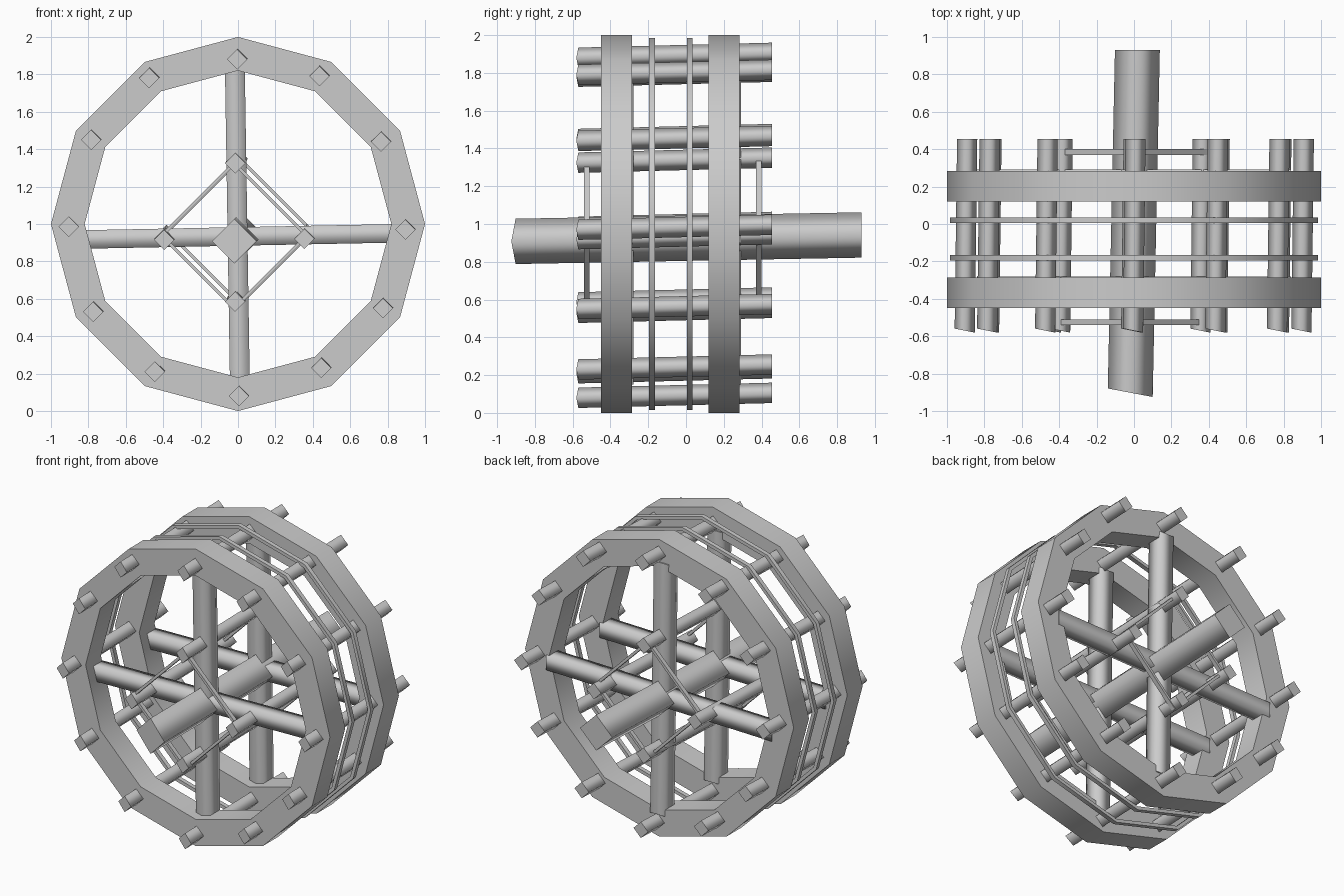
import bpy, bmesh
from math import cos, sin, pi, radians
from mathutils import Vector

cube = bpy.data.objects.get("Cube")
if cube:
    bpy.data.objects.remove(cube, do_unlink=True)

grey = bpy.data.materials.new("plain_grey")
grey.use_nodes = True
grey.diffuse_color = (0.6, 0.6, 0.6, 1)
grey.node_tree.nodes["Principled BSDF"].inputs["Base Color"].default_value = (0.6, 0.6, 0.6, 1)

X, Y, Z = Vector((1, 0, 0)), Vector((0, 1, 0)), Vector((0, 0, 1))


def finish(name, bm, sharp_test):
    """Smooth the sides, keep the chosen edges sharp and add the object."""
    bmesh.ops.recalc_face_normals(bm, faces=bm.faces)
    for f in bm.faces:
        f.smooth = True
    for e in bm.edges:
        e.smooth = not sharp_test(e)
    mesh = bpy.data.meshes.new(name)
    bm.to_mesh(mesh)
    bm.free()
    mesh.materials.append(grey)
    obj = bpy.data.objects.new(name, mesh)
    bpy.context.collection.objects.link(obj)


def bar(name, start, end, radius, u, v, turn=0, slant=0):
    """Four-sided bar; slant skews the cut of its starting end."""
    bm = bmesh.new()
    ends = []
    for point, skew in ((start, slant), (end, 0)):
        loop = []
        for i in range(4):
            a = turn + i * pi / 2
            off = radius * (cos(a) * u + sin(a) * v)
            loop.append(bm.verts.new(Vector(point) + off - Y * skew * off.x))
        ends.append(loop)
    p, q = ends
    caps = [bm.faces.new(p), bm.faces.new(q)]
    for i in range(4):
        j = (i + 1) % 4
        bm.faces.new((p[i], p[j], q[j], q[i]))
    finish(name, bm, lambda e: any(f in caps for f in e.link_faces))


def hoop(name, sides, centre, outer, inner, y0, y1):
    """Polygonal hoop around the y axis with a rectangular section."""
    bm = bmesh.new()
    section = ((outer, y0), (outer, y1), (inner, y1), (inner, y0))
    loops = []
    for i in range(sides):
        a = 2 * pi * i / sides
        loops.append([bm.verts.new((centre[0] + r * cos(a), y, centre[1] + r * sin(a)))
                      for r, y in section])
    for i in range(sides):
        p, q = loops[i], loops[(i + 1) % sides]
        for k in range(4):
            m = (k + 1) % 4
            bm.faces.new((p[k], p[m], q[m], q[k]))
    finish(name, bm, lambda e: e.calc_face_angle(0) > radians(40)
           or abs(e.verts[0].co.y - e.verts[1].co.y) < 1e-5)


# Heavy wheel rims with crossed spokes
for side, y in (("front", -0.45), ("back", 0.12)):
    hoop(side + "_rim", 12, (0, 1), 1, 0.82, y, y + 0.163)
    mid = y + 0.118
    bar(side + "_upright_spoke", (0.01, mid, 0.15), (-0.017, mid, 1.85), 0.075, X, Y, pi / 4)
    bar(side + "_cross_spoke", (-0.84, mid + 0.003, 0.917), (0.84, mid + 0.003, 0.95),
        0.07, Y, Z, pi / 4)

# Thin bands around the outside of the rods
for side, y in (("front", -0.195), ("back", 0.005)):
    hoop(side + "_band", 12, (0, 1), 0.985, 0.962, y, y + 0.03)

# Rods: twelve in the rims, four around the axle
rim_rods = [(0, 1.88), (0.44, 1.79), (0.77, 1.44), (0.9, 0.97), (0.78, 0.55), (0.45, 0.23),
            (0.01, 0.08), (-0.44, 0.21), (-0.77, 0.53), (-0.9, 0.985), (-0.78, 1.45), (-0.47, 1.78)]
inner_rods = [(-0.01, 1.325), (0.36, 0.92), (-0.01, 0.585), (-0.39, 0.915)]
for label, rods in (("rim_rod", rim_rods), ("inner_rod", inner_rods)):
    for i, (x, z) in enumerate(rods):
        bar(f"{label}_{i + 1}", (x - 0.005, -0.57, z), (x + 0.008, 0.455, z + 0.026),
            0.054, X, Z, slant=0.2)

# Square ties that hold the inner rods
hoop("front_tie", 4, (-0.02, 0.937), 0.4, 0.375, -0.54, -0.51)
hoop("back_tie", 4, (0.01, 0.96), 0.4, 0.375, 0.37, 0.4)

# Axle
bar("axle", (-0.02, -0.902, 0.908), (0.018, 0.93, 0.942), 0.12, X, Z, slant=0.19)
